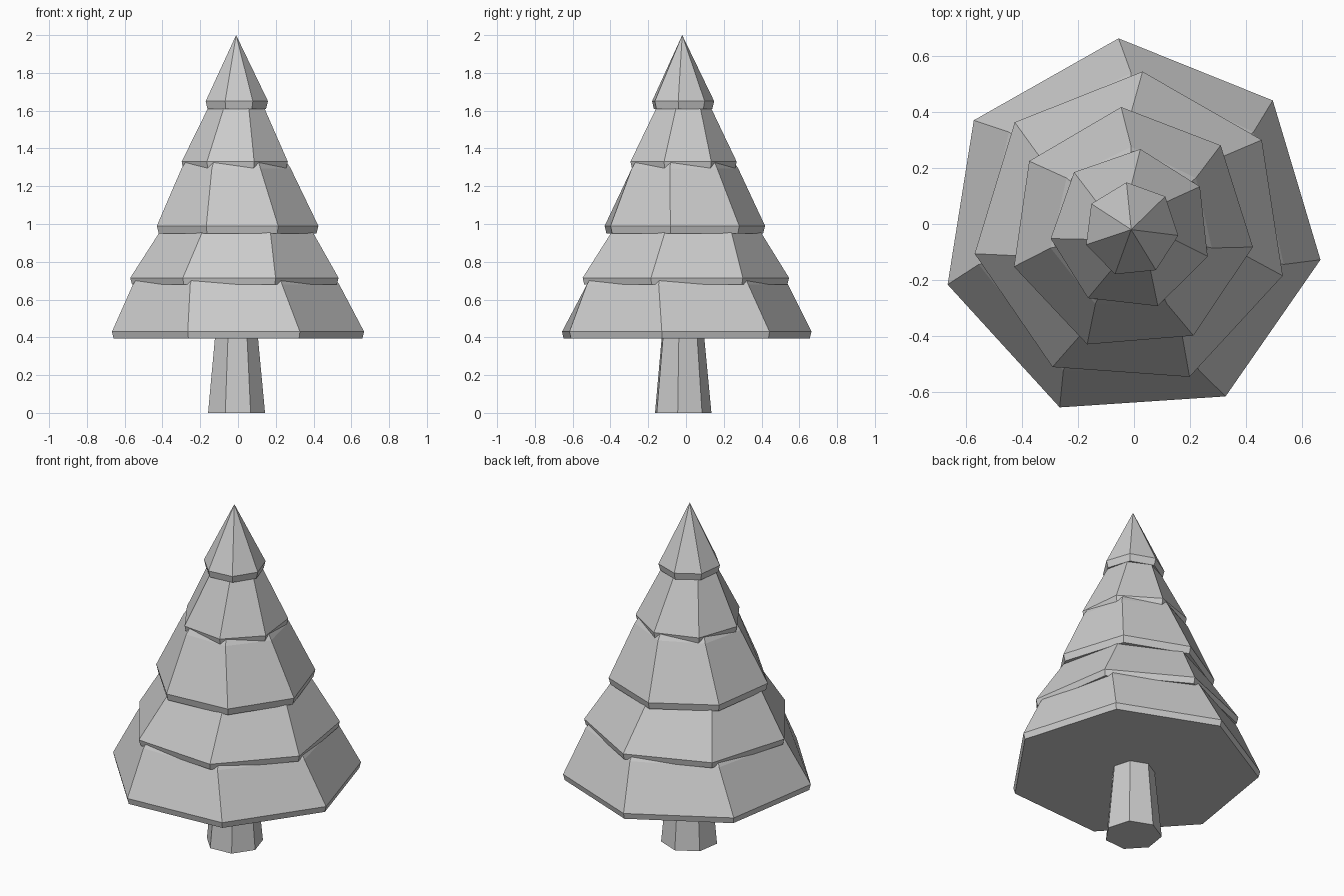
import bpy, bmesh
from math import sin, cos, radians, tau

if "Cube" in bpy.data.objects:
    bpy.data.objects.remove(bpy.data.objects["Cube"])

SIDES = 7
CX, CY = -0.01, -0.02


def stack(name, rings, apex=None):
    """Skin a stack of seven-sided rings (radius, z, angle in degrees)."""
    bm = bmesh.new()
    loops = []
    for r, z, a in rings:
        loops.append([bm.verts.new((CX + r * cos(radians(a) + tau * i / SIDES),
                                    CY + r * sin(radians(a) + tau * i / SIDES), z))
                      for i in range(SIDES)])
    for lo, hi in zip(loops, loops[1:]):
        for i in range(SIDES):
            j = (i + 1) % SIDES
            bm.faces.new((lo[i], lo[j], hi[j], hi[i]))
    bm.faces.new(loops[0][::-1])
    if apex is None:
        bm.faces.new(loops[-1])
    else:
        tip = bm.verts.new((CX, CY, apex))
        for i in range(SIDES):
            bm.faces.new((loops[-1][i], loops[-1][(i + 1) % SIDES], tip))
    bmesh.ops.recalc_face_normals(bm, faces=bm.faces)
    me = bpy.data.meshes.new(name)
    bm.to_mesh(me)
    bm.free()
    bpy.context.collection.objects.link(bpy.data.objects.new(name, me))


# Tapered trunk
stack("trunk", [(0.155, 0, 94), (0.115, 0.42, 94)])

# Branch tiers: lip radius, lip z, rim radius, rim z, angle, then slope end and hidden top
tiers = [
    (0.677, 0.395, 0.686, 0.43, 93.8, (0.56, 0.68), (0.49, 0.78)),
    (0.558, 0.68, 0.567, 0.715, 85.9, (0.42, 0.95), (0.35, 1.05)),
    (0.430, 0.95, 0.440, 0.99, 94.7, (0.296, 1.295), (0.24, 1.38)),
    (0.281, 1.29, 0.290, 1.33, 83.5, (0.157, 1.605), (0.105, 1.70)),
]
for n, (lr, lz, r, z, a, slope_end, top) in enumerate(tiers, 1):
    stack(f"branch_tier_{n}", [(lr, lz, a), (r, z, a), (*slope_end, 90), (*top, 90)])

# Pointed crown
stack("crown", [(0.16, 1.61, 95.7), (0.17, 1.65, 95.7)], apex=2.0)
